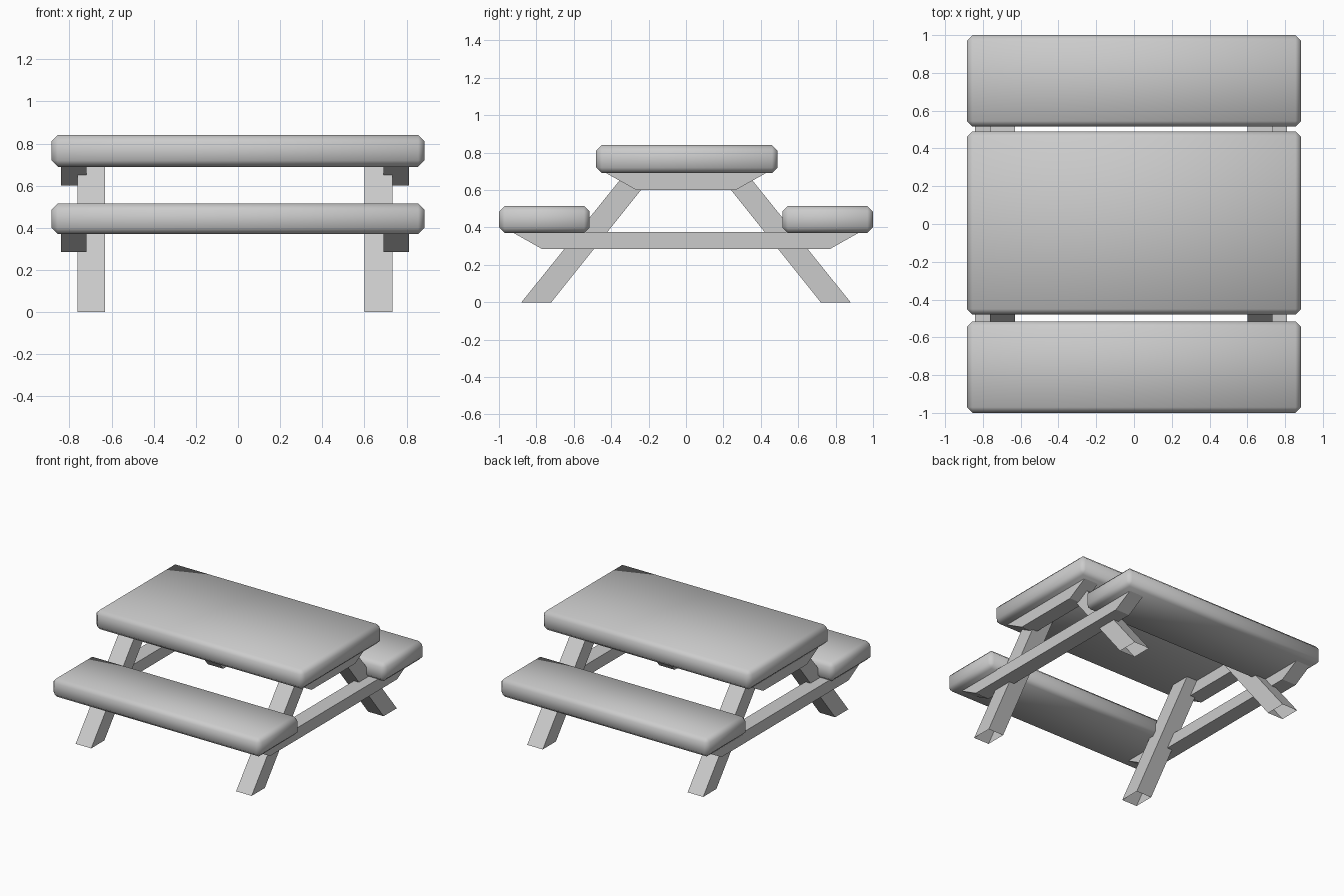
import bpy
import bmesh

if "Cube" in bpy.data.objects:
    bpy.data.objects.remove(bpy.data.objects["Cube"])

# Single painted grey for every part
grey = bpy.data.materials.new("grey")
grey.use_nodes = True
colour = (0.6, 0.6, 0.6, 1)
grey.diffuse_color = colour
grey.node_tree.nodes["Principled BSDF"].inputs["Base Color"].default_value = colour


def add_object(name, bm):
    bmesh.ops.recalc_face_normals(bm, faces=bm.faces)
    mesh = bpy.data.meshes.new(name)
    bm.to_mesh(mesh)
    bm.free()
    mesh.materials.append(grey)
    obj = bpy.data.objects.new(name, mesh)
    bpy.context.collection.objects.link(obj)
    return obj


def plank(name, y0, y1, z0, z1, half_length=0.885, bevel=0.03):
    """Thick board with softly shaded, chamfered edges."""
    bm = bmesh.new()
    bmesh.ops.create_cube(bm, size=1)
    for v in bm.verts:
        v.co.x *= 2 * half_length
        v.co.y = y0 if v.co.y < 0 else y1
        v.co.z = z0 if v.co.z < 0 else z1
    bmesh.ops.bevel(bm, geom=list(bm.edges), offset=bevel, segments=1,
                    affect='EDGES', profile=0.5)
    for f in bm.faces:
        f.smooth = True
    return add_object(name, bm)


def beam(name, profile, x0, x1, open_foot=False):
    """Side profile of (y, z) points extruded from x0 to x1."""
    bm = bmesh.new()
    face = bm.faces.new([bm.verts.new((x0, y, z)) for y, z in profile])
    result = bmesh.ops.extrude_face_region(bm, geom=[face], use_keep_orig=True)
    for v in result["geom"]:
        if isinstance(v, bmesh.types.BMVert):
            v.co.x = x1
    bmesh.ops.recalc_face_normals(bm, faces=bm.faces)
    if open_foot:
        feet = [f for f in bm.faces if all(v.co.z < 0.001 for v in f.verts)]
        bmesh.ops.delete(bm, geom=feet, context='FACES_ONLY')
    return add_object(name, bm)


# Table top and the two benches
plank("table_top", -0.48, 0.49, 0.69, 0.84)
plank("front_bench", -1.0, -0.515, 0.37, 0.515)
plank("back_bench", 0.515, 1.0, 0.37, 0.515)

# Trestle at each end: two slanted legs and two cross braces
leg = [(0.88, 0), (0.32, 0.695), (0.165, 0.695), (0.72, 0)]
seat_brace = [(-0.77, 0.285), (0.77, 0.285), (0.93, 0.375), (-0.93, 0.375)]
top_brace = [(-0.265, 0.6), (0.265, 0.6), (0.435, 0.695), (-0.435, 0.695)]
shift = -0.015

for side, sx in (("left", 1), ("right", -1)):
    for end, sy in (("front", -1), ("back", 1)):
        beam(f"{end}_{side}_leg", [(sy * y, z) for y, z in leg],
             sx * 0.615 + shift, sx * 0.747 + shift, open_foot=True)
    for name, profile in (("seat_brace", seat_brace), ("top_brace", top_brace)):
        beam(f"{side}_{name}", profile, sx * 0.705 + shift, sx * 0.826 + shift)
